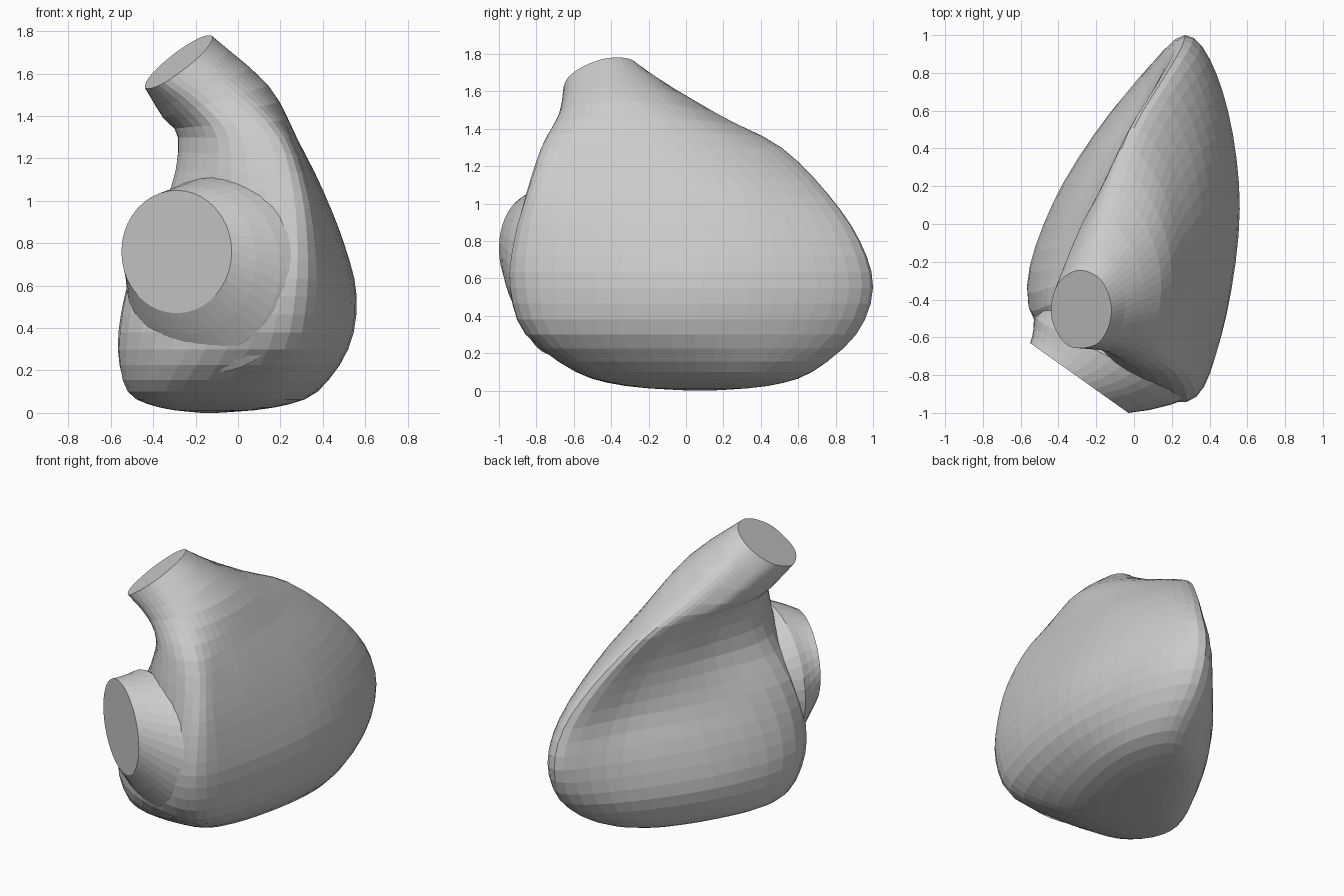
import bpy, bmesh
from math import cos, sin, radians, tau
from mathutils import Vector

if "Cube" in bpy.data.objects:
    bpy.data.objects.remove(bpy.data.objects["Cube"])


def catmull(a, b, c, d, t):
    return 0.5 * (2 * b + (c - a) * t + (2 * a - 5 * b + 4 * c - d) * t * t
                  + (3 * b - a - 3 * c + d) * t ** 3)


def smooth_loop(pts, n):
    k = len(pts)
    return [catmull(pts[i - 1], pts[i], pts[(i + 1) % k], pts[(i + 2) % k], j / n)
            for i in range(k) for j in range(n)]


def smooth_rings(rings, n):
    out, last = [], len(rings) - 1
    for i in range(last):
        quad = [rings[max(i - 1, 0)], rings[i], rings[i + 1], rings[min(i + 2, last)]]
        out += [[catmull(*p, j / n) for p in zip(*quad)] for j in range(n)]
    return out + [rings[-1]]


def oval(c, u, v, n=40):
    c, u, v = Vector(c), Vector(u), Vector(v)
    return [c + u * cos(tau * i / n) + v * sin(tau * i / n) for i in range(n)]


def loft(name, rings):
    bm = bmesh.new()
    rows = [[bm.verts.new(p) for p in r] for r in rings]
    k = len(rows[0])
    for lo, hi in zip(rows, rows[1:]):
        for i in range(k):
            j = (i + 1) % k
            bm.faces.new((lo[i], lo[j], hi[j], hi[i]))
    bm.faces.new(rows[0][::-1])
    bm.faces.new(rows[-1])
    bmesh.ops.recalc_face_normals(bm, faces=bm.faces)
    me = bpy.data.meshes.new(name)
    bm.to_mesh(me)
    bm.free()
    ob = bpy.data.objects.new(name, me)
    bpy.context.collection.objects.link(ob)
    return ob


# Body cross-sections: height, tilt, outline from front right, counter-clockwise
sections = [
    (0.10, 0, [(.08, -.57), (.25, -.38), (.36, .05), (.36, .42), (.22, .67),
               (-.06, .55), (-.37, .12), (-.52, -.28), (-.34, -.55)]),
    (0.30, 0, [(.22, -.85), (.41, -.57), (.52, .05), (.45, .62), (.26, .91),
               (-.06, .67), (-.43, .11), (-.56, -.42), (-.24, -.75)]),
    (0.55, 0, [(.27, -.94), (.46, -.6), (.56, .08), (.47, .7), (.27, 1.0),
               (-.01, .68), (-.37, .1), (-.53, -.46), (-.16, -.77)]),
    (0.80, 0, [(.28, -.92), (.43, -.6), (.5, .1), (.42, .65), (.25, .93),
               (.02, .56), (-.25, .1), (-.46, -.43), (-.12, -.73)]),
    (1.05, 0, [(.26, -.85), (.36, -.6), (.4, .1), (.31, .54), (.15, .76),
               (-.02, .45), (-.18, .08), (-.32, -.4), (-.1, -.74)]),
    (1.30, 0, [(.19, -.76), (.26, -.5), (.27, -.05), (.17, .31), (0, .51),
               (-.12, .28), (-.22, 0), (-.28, -.35), (-.1, -.7)]),
    (1.47, .3, [(0, -.66), (.12, -.5), (.14, -.25), (.06, 0), (-.11, .19),
                (-.24, .06), (-.31, -.1), (-.35, -.4), (-.2, -.65)]),
]
rings = [[Vector((x, y, z + tilt * (x + .1))) for x, y in pts] for z, tilt, pts in sections]

# Rounded underside
mid = Vector((-.14, .08, 0))
under = [[Vector((mid.x + (p.x - mid.x) * s, mid.y + (p.y - mid.y) * s, z)) for p in rings[0]]
         for s, z in ((.08, 0), (.6, .025))]

# Tilted round opening on top of the neck
angles = (-62, -25, 10, 50, 90, 125, 155, 195, 245)
top = [Vector((-.28 + .16 * cos(radians(a)), -.455 + .21 * sin(radians(a)),
               1.655 + .115 * cos(radians(a)) + .055 * sin(radians(a)))) for a in angles]

control = [smooth_loop(r, 5) for r in under + rings + [top]]
body = loft("chamber_body", smooth_rings(control, 3))

# Flared collar: flat front opening blending into the front of the body
mouth = oval((-.29, -.815, .76), (.26, -.185, 0), (0, 0, .29))
skirt = oval((-.12, -.71, .65), (.41, -.21, 0), (0, 0, .46))
inner = oval((-.05, -.35, .66), (.22, -.1, 0), (0, 0, .25))
flare = [a.lerp(b, .35) + Vector((.004, -.012, 0)) for a, b in zip(mouth, skirt)]
between = [a.lerp(b, .7) + Vector((.004, -.012, 0)) for a, b in zip(mouth, skirt)]
collar = loft("front_collar", [mouth, flare, between, skirt, inner])

# Fuse collar and body into one skin
mod = body.modifiers.new("join", 'BOOLEAN')
mod.operation = 'UNION'
mod.solver = 'EXACT'
mod.object = collar
bpy.context.view_layer.objects.active = body
body.select_set(True)
bpy.ops.object.modifier_apply(modifier=mod.name)
bpy.data.objects.remove(collar)
